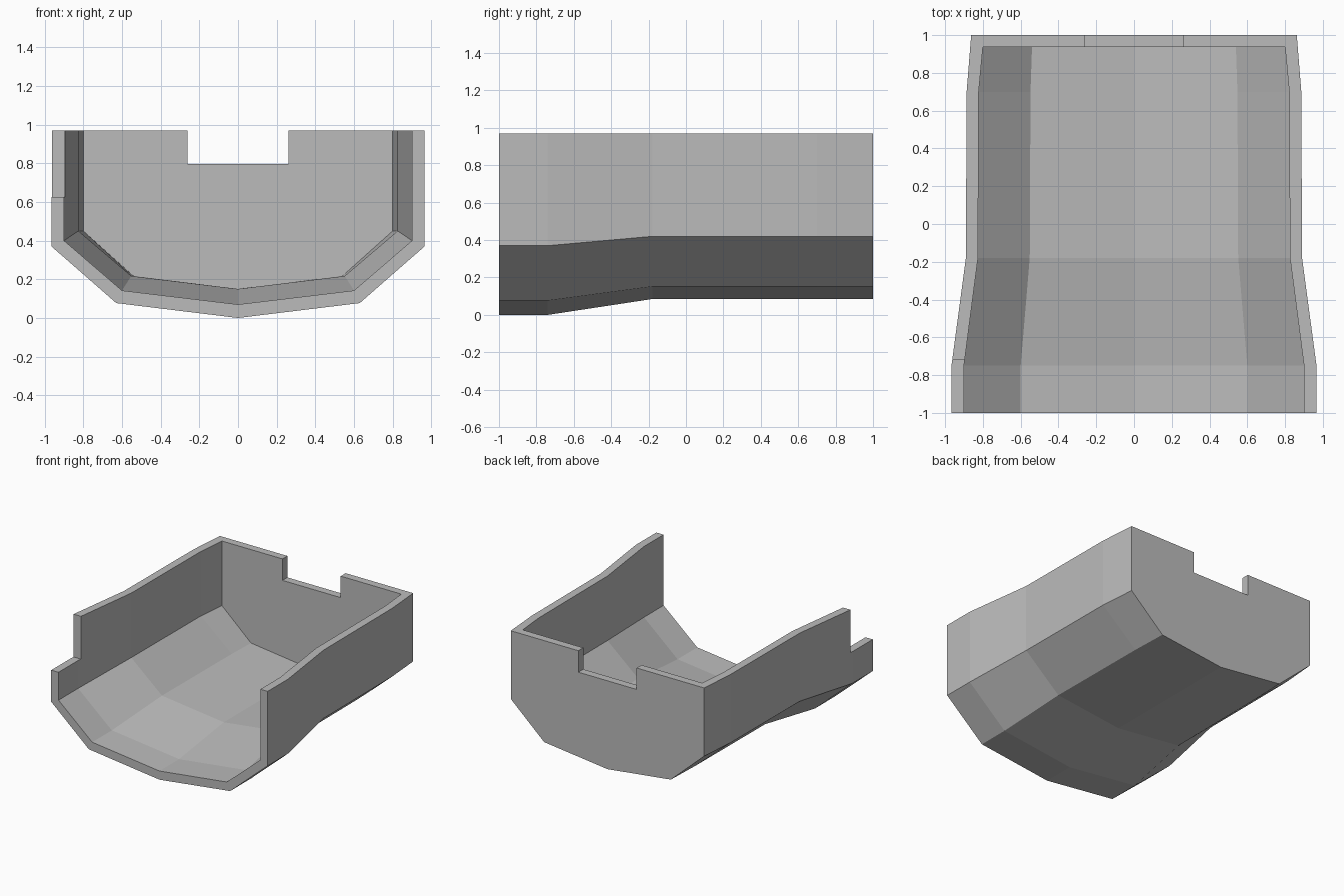
import bpy
import bmesh

cube = bpy.data.objects.get("Cube")
if cube:
    bpy.data.objects.remove(cube, do_unlink=True)

grey = bpy.data.materials.new("plain_grey")
grey.use_nodes = True
grey.diffuse_color = (0.5, 0.5, 0.5, 1)
grey.node_tree.nodes["Principled BSDF"].inputs["Base Color"].default_value = (0.5, 0.5, 0.5, 1)


def add_object(name, bm):
    bmesh.ops.recalc_face_normals(bm, faces=bm.faces)
    mesh = bpy.data.meshes.new(name)
    bm.to_mesh(mesh)
    bm.free()
    mesh.materials.append(grey)
    obj = bpy.data.objects.new(name, mesh)
    bpy.context.collection.objects.link(obj)
    return obj


def loft(name, stations, top):
    """Solid hull from (y, side x, side z, chine x, chine z, keel z)."""
    bm = bmesh.new()
    rings = []
    for y, sx, sz, cx, cz, kz in stations:
        half = [(sx, top), (sx, sz), (cx, cz)]
        ring = half + [(0, kz)] + [(-x, z) for x, z in reversed(half)]
        rings.append([bm.verts.new((x, y, z)) for x, z in ring])
    for a, b in zip(rings, rings[1:]):
        for i in range(len(a)):
            j = (i + 1) % len(a)
            bm.faces.new((a[i], a[j], b[j], b[i]))
    bm.faces.new(rings[0])
    bm.faces.new(rings[-1])
    return add_object(name, bm)


def box(name, low, high):
    bm = bmesh.new()
    bmesh.ops.create_cube(bm, size=1)
    for v in bm.verts:
        v.co = [high[i] if v.co[i] > 0 else low[i] for i in range(3)]
    return add_object(name, bm)


# Outer shell
shell = loft("open_shell", [
    (-1.0, 0.965, 0.37, 0.63, 0.077, 0.0),
    (-0.74, 0.965, 0.37, 0.63, 0.077, 0.0),
    (-0.18, 0.89, 0.42, 0.58, 0.152, 0.085),
    (0.7, 0.886, 0.42, 0.575, 0.152, 0.085),
    (1.0, 0.862, 0.42, 0.565, 0.152, 0.085)], 0.97)

# Hollow interior, open at the top and front, and the two notches
cutters = [
    loft("interior_cutter", [
        (-1.1, 0.90, 0.40, 0.60, 0.142, 0.07),
        (-0.75, 0.90, 0.40, 0.60, 0.142, 0.07),
        (-0.18, 0.826, 0.45, 0.552, 0.217, 0.15),
        (0.7, 0.822, 0.45, 0.548, 0.217, 0.15),
        (0.937, 0.80, 0.45, 0.54, 0.217, 0.15)], 1.1),
    box("back_notch_cutter", (-0.26, 0.8, 0.797), (0.26, 1.1, 1.2)),
    box("side_notch_cutter", (-1.1, -1.1, 0.625), (-0.8, -0.72, 1.2)),
]

bpy.context.view_layer.objects.active = shell
for cutter in cutters:
    cutter.hide_render = True
    mod = shell.modifiers.new(cutter.name, 'BOOLEAN')
    mod.operation = 'DIFFERENCE'
    mod.solver = 'EXACT'
    mod.object = cutter
    bpy.ops.object.modifier_apply(modifier=mod.name)
    bpy.data.objects.remove(cutter, do_unlink=True)
